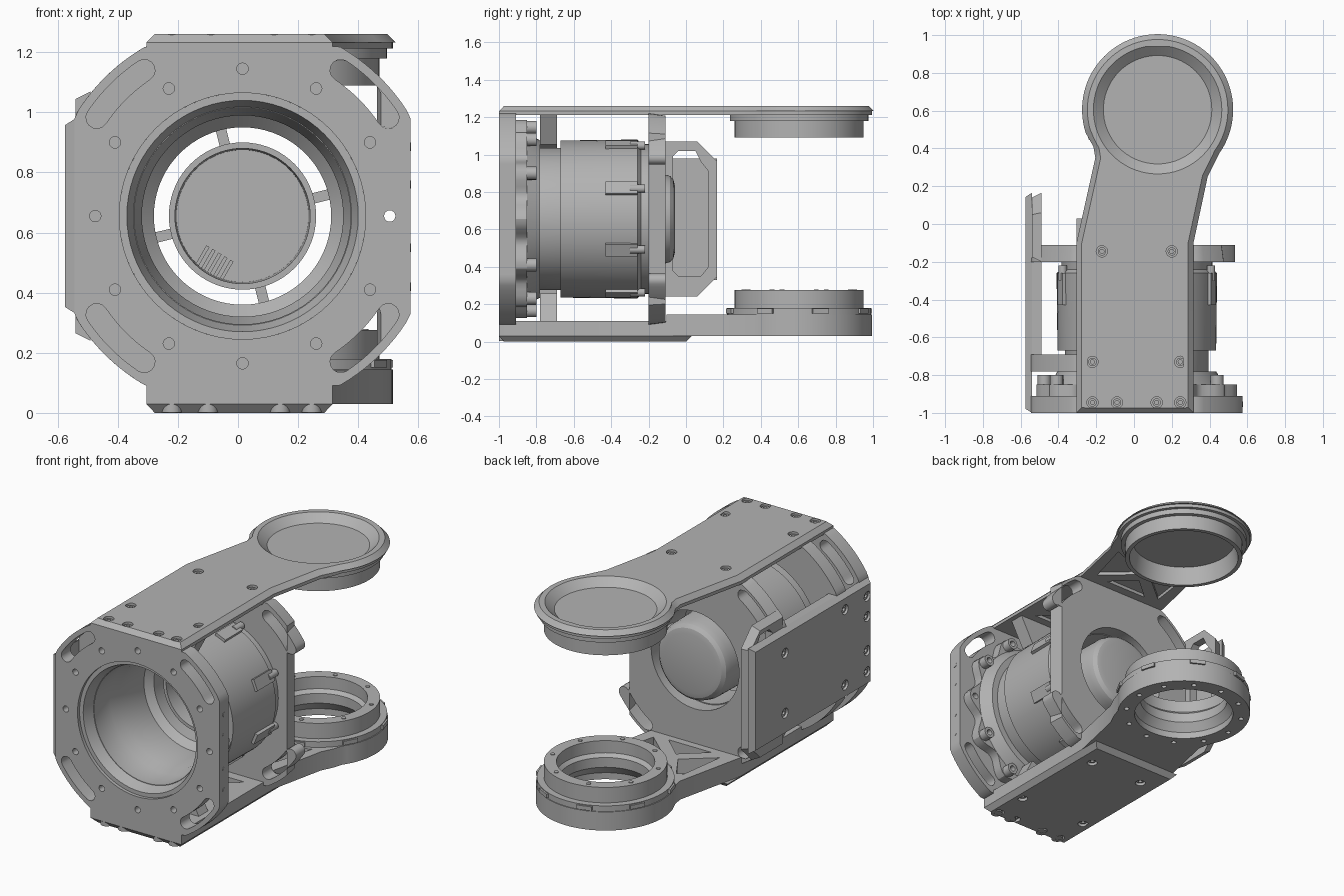
import bpy, bmesh, math
from math import sin, cos, pi, radians
from mathutils import Vector

if "Cube" in bpy.data.objects:
    bpy.data.objects.remove(bpy.data.objects["Cube"])

GREY = (0.45, 0.45, 0.45, 1)
mat = bpy.data.materials.new("machined grey")
mat.use_nodes = True
mat.diffuse_color = GREY
mat.node_tree.nodes["Principled BSDF"].inputs["Base Color"].default_value = GREY

CX, CZ = 0.015, 0.655          # motor axis
PX, PY = 0.125, 0.605          # pivot axis
ROT = {"x": (pi / 2, 0, pi / 2), "y": (pi / 2, 0, 0), "z": (0, 0, 0)}


def finish(name, bm, loc=(0, 0, 0), rot=(0, 0, 0)):
    bmesh.ops.remove_doubles(bm, verts=bm.verts, dist=1e-5)
    bmesh.ops.recalc_face_normals(bm, faces=bm.faces)
    me = bpy.data.meshes.new(name)
    bm.to_mesh(me)
    bm.free()
    me.materials.append(mat)
    ob = bpy.data.objects.new(name, me)
    ob.location, ob.rotation_euler = loc, rot
    bpy.context.collection.objects.link(ob)
    bpy.ops.object.select_all(action='DESELECT')
    ob.select_set(True)
    bpy.context.view_layer.objects.active = ob
    bpy.ops.object.shade_smooth_by_angle(angle=radians(28))
    return ob


def inset(pts, d):
    # mitred inward offset of a counter-clockwise outline
    out = []
    for i, p in enumerate(pts):
        p, a, b = Vector(p), Vector(pts[i - 1]), Vector(pts[(i + 1) % len(pts)])
        e, f = (p - a).normalized(), (b - p).normalized()
        n = Vector((-e.y - f.y, e.x + f.x)).normalized()
        out.append(p + n * d / max(0.4, n.dot(Vector((-e.y, e.x)))))
    return out


def plate(name, outline, holes, axis, lo, hi, taper=0, side=1):
    # filled outline with holes, extruded from lo to hi along an axis
    cu = bpy.data.curves.new(name, 'CURVE')
    cu.dimensions, cu.fill_mode, cu.extrude = '2D', 'BOTH', (hi - lo) / 2
    for pts in [outline] + holes:
        sp = cu.splines.new('POLY')
        sp.points.add(len(pts) - 1)
        for q, p in zip(sp.points, pts):
            q.co = (p[0], p[1], 0, 1)
        sp.use_cyclic_u = True
    tmp = bpy.data.objects.new("tmp", cu)
    bpy.context.collection.objects.link(tmp)
    me = bpy.data.meshes.new_from_object(tmp.evaluated_get(bpy.context.evaluated_depsgraph_get()))
    bpy.data.objects.remove(tmp)
    bm = bmesh.new()
    bm.from_mesh(me)
    bpy.data.meshes.remove(me)
    if taper:
        move = {(round(p[0], 3), round(p[1], 3)): q for p, q in zip(outline, inset(outline, taper))}
        for v in bm.verts:
            q = move.get((round(v.co.x, 3), round(v.co.y, 3)))
            if q and v.co.z * side > 0:
                v.co.x, v.co.y = q
    mid = (lo + hi) / 2
    return finish(name, bm, [mid if a == axis else 0 for a in "xyz"], ROT[axis])


def lathe(name, prof, axis, centre, steps=72):
    # closed (radius, height) profile spun round an axis
    bm = bmesh.new()
    vs = [bm.verts.new((r, 0, h)) for r, h in prof]
    es = [bm.edges.new((vs[i - 1], vs[i])) for i in range(len(vs))]
    bmesh.ops.spin(bm, geom=vs + es, cent=(0, 0, 0), axis=(0, 0, 1), angle=2 * pi, steps=steps)
    rot = {"x": (0, pi / 2, 0), "y": (-pi / 2, 0, 0), "z": (0, 0, 0)}[axis]
    return finish(name, bm, centre, rot)


def disc(name, r, lo, hi, axis, centre):
    return lathe(name, [(0, lo), (r, lo), (r, hi), (0, hi)], axis, centre, 20)


def box(name, size, loc, rot=(0, 0, 0)):
    bm = bmesh.new()
    bmesh.ops.create_cube(bm, size=1)
    bmesh.ops.scale(bm, vec=size, verts=bm.verts)
    return finish(name, bm, loc, rot)


def arc(x, y, r, a0=0, a1=360, n=64):
    full = abs(a1 - a0) == 360
    ts = [radians(a0 + (a1 - a0) * i / (n if full else n - 1)) for i in range(n)]
    return [(x + r * cos(t), y + r * sin(t)) for t in ts]


def polar(r, deg):
    return CX + r * cos(radians(deg)), CZ + r * sin(radians(deg))


def hole(p, r):
    return arc(p[0], p[1], r, n=16)


def slot(a0, a1, r=0.585, w=0.036):
    e0, e1 = polar(r, a0), polar(r, a1)
    return (arc(CX, CZ, r + w, a0, a1, 12) + arc(*e1, w, a1, a1 + 180, 8)[1:-1]
            + arc(CX, CZ, r - w, a1, a0, 12) + arc(*e0, w, a0 + 180, a0 + 360, 8)[1:-1])


def clipped(right, a0=0, a1=360):
    # circle trimmed by the frame's flat sides
    return [(max(CX - 0.559, min(CX + right, x)), max(CZ - 0.565, min(CZ + 0.565, z)))
            for x, z in arc(CX, CZ, 0.65, a0, a1, 120)]


# end frames, with corner slots and a bolt circle
slots = [slot(a - 11, a + 11) for a in (45, 135, 225, 315)]
bolts = [polar(0.49, 30 * k) for k in range(12)]
plate("front_frame", clipped(0.559), slots + [hole(b, 0.019) for b in bolts] + [arc(CX, CZ, 0.41)],
      "y", -1, -0.91)
plate("rear_frame", clipped(0.46), slots + [arc(CX, CZ, 0.30)], "y", -0.2, -0.11, 0.012, -1)
plate("middle_rib", clipped(0.559, 65, 295) + arc(CX, CZ, 0.44, 295, 65, 48), [], "y", -0.78, -0.69)
for z in (0.42, 0.55, 0.76, 0.885):
    disc("edge_screw", 0.014, 0.57, 0.576, "x", (0, -0.955, z))

# scalloped motor flange, its bolts and the collar behind it
lobes = [polar(0.495 + 0.035 * cos(radians(36 * k)), 3 * k) for k in range(120)]
plate("motor_flange", lobes, [arc(CX, CZ, 0.375)] + [hole(bolts[0], 0.019)], "y", -0.91, -0.85)
for k, b in enumerate(bolts[1:]):
    lathe("flange_bolt", [(0.012, -0.85), (0.035, -0.85), (0.035, -0.80), (0.018, -0.80)],
          "y", (b[0], 0, b[1]), 16)
lathe("collar", [(0.37, -0.85), (0.46, -0.85), (0.42, -0.78), (0.37, -0.78)], "y", (CX, 0, CZ))
lathe("seal_ring", [(0.41, -0.98), (0.41, -0.9), (0.36, -0.9), (0.385, -0.98)], "y", (CX, 0, CZ))

# motor housing, clips and rear cap
lathe("motor_housing", [(0.37, -0.91), (0.38, -0.78), (0.38, -0.67), (0.42, -0.67), (0.425, -0.26),
                        (0.40, -0.24), (0.40, -0.2), (0.295, -0.2), (0.295, -0.42), (0.335, -0.46),
                        (0.335, -0.7), (0.36, -0.75), (0.36, -0.91)], "y", (CX, 0, CZ))
for k in range(8):
    a = 22.5 + 45 * k
    x, z = polar(0.425, a)
    box("housing_clip", (0.03, 0.17, 0.07), (x, -0.345, z), (0, -radians(a), 0))
    disc("clip_screw", 0.022, -0.3, -0.22, "y", (x, 0, z))
lathe("rear_cap", [(0, -0.06), (0.18, -0.06), (0.21, -0.067), (0.23, -0.085), (0.24, -0.12), (0.245, -0.4),
                   (0.225, -0.4), (0.22, -0.14), (0, -0.14)], "y", (CX, 0, CZ))
for a in (14, 104, 194, 284):
    x, z = polar(0.27, a)
    box("cap_spoke", (0.07, 0.08, 0.035), (x, -0.25, z), (0, -radians(a), 0))
for k in range(5):
    box("vent_rib", (0.012, 0.02, 0.08), (-0.12 + 0.02 * k, -0.145, 0.52 - 0.012 * k), (0, radians(30), 0))

# arm outline shared by the upper and lower arms
def arm(r, front=-1.0):
    return [(-0.305, front), (0.315, front), (0.315, -0.1), (0.39, 0.25), (0.425, 0.32)] + \
        arc(PX, PY, r, -35, 198, 60) + [(-0.215, 0.41), (-0.205, 0.35), (-0.305, -0.1)]


neck = [[(-0.13, -0.06), (0.16, -0.06), (0.02, 0.07)],
        [(-0.21, -0.03), (-0.03, 0.12), (-0.13, 0.28), (-0.17, 0.26)],
        [(0.25, -0.04), (0.33, 0.25), (0.2, 0.2), (0.07, 0.12)]]
bay = [[(-0.22, -0.26), (0.23, -0.26), (0.01, -0.43)], [(0.23, -0.64), (-0.22, -0.64), (0.01, -0.47)]]
screws = [(x, y) for y, xs in ((-0.145, (-0.17, 0.2)), (-0.73, (-0.22, 0.245)),
                               (-0.945, (-0.22, -0.09, 0.12, 0.245))) for x in xs]


def screw(axis, a, b, lo, hi):
    c = {"z": (a, b, 0), "x": (0, a, b)}[axis]
    lathe("screw", [(0.011, lo), (0.022, lo), (0.022, hi), (0.011, hi)], axis, c, 16)


# upper arm with dished pivot
dish = arc(PX, PY, 0.355)
plate("upper_arm_skin", arm(0.40), [dish] + [hole(s, 0.03) for s in screws], "z", 1.232, 1.26, 0.028)
plate("upper_arm_ribs", arm(0.39), [dish] + neck + bay, "z", 1.212, 1.232)
lathe("upper_pivot_dish", [(0, 1.215), (0.287, 1.215), (0.34, 1.26), (0.37, 1.26), (0.37, 1.18),
                           (0.345, 1.18), (0.345, 1.09), (0.32, 1.09), (0.30, 1.2), (0, 1.2)],
      "z", (PX, PY, 0))

# lower arm with open bearing
bore = arc(PX, PY, 0.29)
ring_holes = [(PX + 0.342 * cos(k * pi / 6), PY + 0.342 * sin(k * pi / 6)) for k in range(12)]
plate("lower_arm_floor", arm(0.39), [bore] + [hole(h, 0.015) for h in ring_holes], "z", 0.03, 0.055)
plate("lower_arm_ribs", arm(0.39), [bore] + neck + bay, "z", 0.055, 0.11)
plate("lower_arm_raised", arm(0.39, -0.105), [bore] + neck, "z", 0.11, 0.145)
lathe("bearing_ring", [(0.29, 0.07), (0.3, 0.145), (0.385, 0.145), (0.385, 0.18), (0.345, 0.18),
                       (0.345, 0.275), (0.275, 0.275), (0.275, 0.2), (0.255, 0.18), (0.255, 0.12)],
      "z", (PX, PY, 0))
for k in range(8):
    a = k * pi / 4 + 0.3
    disc("bearing_screw", 0.013, 0.274, 0.279, "z", (PX + 0.31 * cos(a), PY + 0.31 * sin(a), 0))
    box("bearing_tab", (0.02, 0.09, 0.025), (PX + 0.385 * cos(a), PY + 0.385 * sin(a), 0.163), (0, 0, a))
cover = [(-0.305, -1), (0.315, -1), (0.315, 0.03), (-0.305, 0.03)]
plate("bottom_cover", cover, [hole(s, 0.03) for s in screws], "z", 0, 0.03, 0.028, -1)
for x in (-0.22, -0.1, 0.14, 0.245):
    disc("front_boss", 0.034, 0.002, 0.05, "z", (x, -0.966, 0))
for s in screws:
    screw("z", *s, 1.23, 1.25)
    screw("z", *s, 0.012, 0.04)

# side plate with thick rear end
skin = [(-1, CZ - 0.325), (0.165, CZ - 0.325), (0.165, CZ + 0.325), (-1, CZ + 0.325)]
side_screws = [(y, CZ + x - 0.012) for x, y in screws]
plate("side_skin", skin, [hole(s, 0.03) for s in side_screws], "x", -0.575, -0.54, 0.022, -1)
pad = [(-0.2, 0.24), (0.06, 0.24), (0.165, 0.345), (0.165, 0.965), (0.06, 1.07), (-0.2, 1.07)]
pocket = [(-0.07, 0.38), (-0.04, 0.35), (0.08, 0.35), (0.12, 0.4),
          (0.12, 0.91), (0.08, 0.96), (0.05, 1.02), (-0.04, 1.02), (-0.07, 0.99)]
plate("side_rear_pad", pad, [pocket], "x", -0.54, -0.49, 0.025, -1)
rails = [(-0.69, CZ - 0.325), (-0.2, CZ - 0.325), (-0.2, CZ + 0.325), (-0.69, CZ + 0.325)]
plate("side_rails", rails, [[(p[0], p[1]) for p in inset(rails, 0.05)]], "x", -0.54, -0.49)
for s in side_screws:
    screw("x", *s, -0.565, -0.535)
